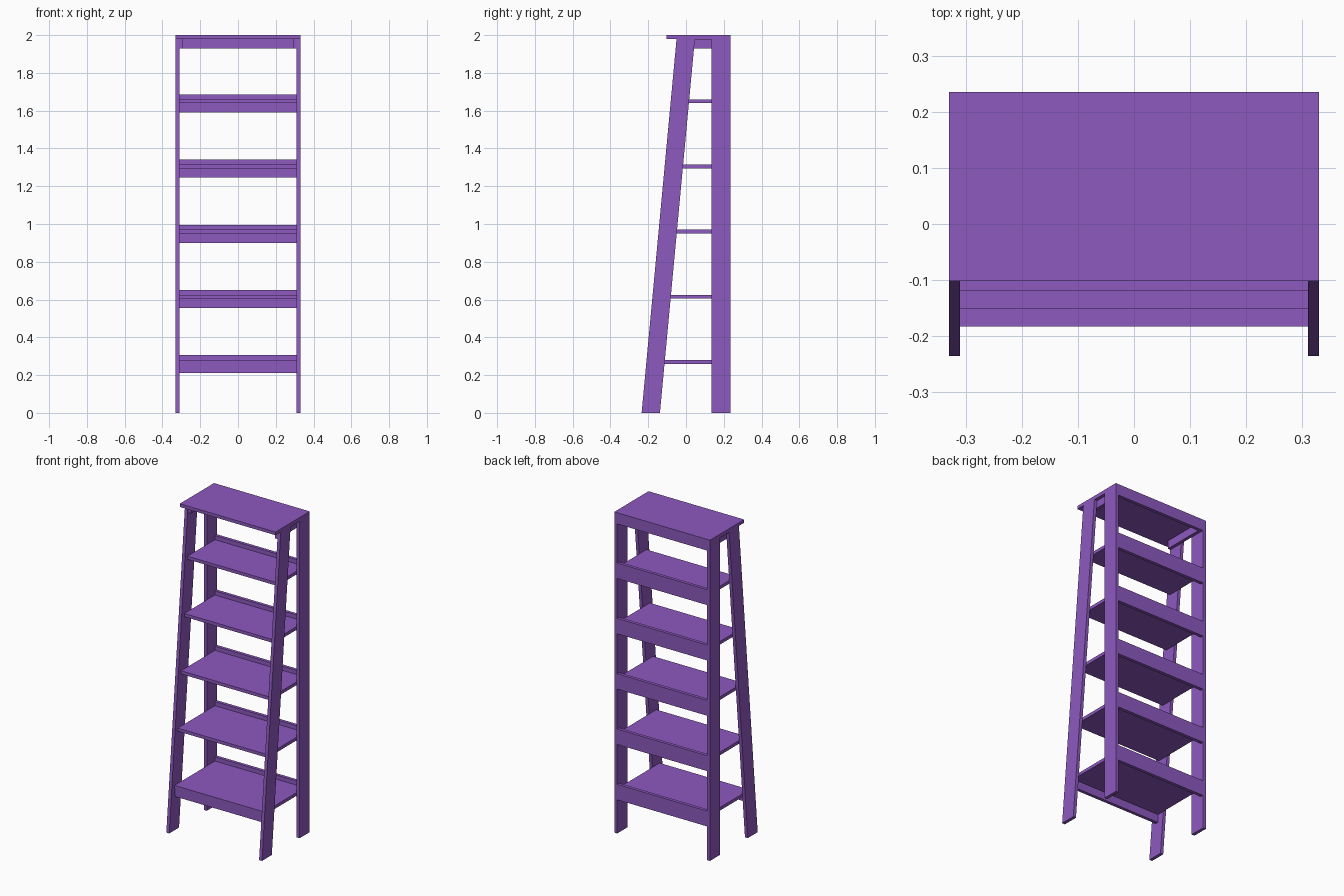
import bpy
import bmesh

cube = bpy.data.objects.get("Cube")
if cube:
    bpy.data.objects.remove(cube, do_unlink=True)

purple = bpy.data.materials.new("purple_paint")
purple.use_nodes = True
COLOUR = (0.27, 0.10, 0.52, 1)
purple.diffuse_color = COLOUR
purple.node_tree.nodes["Principled BSDF"].inputs["Base Color"].default_value = COLOUR


def board(name, x, profile):
    """Extrude a (y, z) outline from x[0] to x[1]."""
    bm = bmesh.new()
    face = bm.faces.new([bm.verts.new((x[0], y, z)) for y, z in profile])
    ext = bmesh.ops.extrude_face_region(bm, geom=[face])["geom"]
    verts = [v for v in ext if isinstance(v, bmesh.types.BMVert)]
    bmesh.ops.translate(bm, verts=verts, vec=(x[1] - x[0], 0, 0))
    bmesh.ops.recalc_face_normals(bm, faces=bm.faces)
    mesh = bpy.data.meshes.new(name)
    bm.to_mesh(mesh)
    bm.free()
    mesh.materials.append(purple)
    obj = bpy.data.objects.new(name, mesh)
    bpy.context.collection.objects.link(obj)
    return obj


def box(name, x, y, z):
    return board(name, x, [(y[0], z[0]), (y[1], z[0]), (y[1], z[1]), (y[0], z[1])])


HALF, INNER = 0.33, 0.31        # outer and inner faces of the legs
BACK, THICK = 0.235, 0.02
TOP = 2.0 - THICK               # underside of the top board
SPAN = (-INNER, INNER)
RAIL_Y = (BACK - THICK, BACK)

# Legs and the short rails under the top board
for side, s in (("left", 1), ("right", -1)):
    leg_x = (s * INNER, s * HALF)
    box(f"{side}_back_leg", leg_x, (0.135, BACK), (0, TOP))
    board(f"{side}_front_leg", leg_x,
          [(-0.235, 0), (-0.138, 0), (0.047, TOP), (-0.05, TOP)])
    box(f"{side}_top_rail", (s * (INNER - THICK), s * INNER),
        (-0.05, RAIL_Y[0]), (1.93, TOP))
    # filler closing the gap between the legs below the top
    box(f"{side}_top_filler", leg_x, (0.045, 0.135), (TOP - 0.004, TOP))

# Top board and its back rail
box("top_board", (-HALF, HALF), (-0.102, BACK), (TOP, 2.0))
box("top_back_rail", SPAN, RAIL_Y, (1.93, TOP))

# Shelves, each with a back rail, stepping back with the leaning legs
for i in range(5):
    z = 0.26 + i * 0.345
    front = -0.183 + i * 0.0322
    box(f"shelf_{i + 1}", SPAN, (front, RAIL_Y[0]), (z, z + THICK))
    box(f"shelf_back_rail_{i + 1}", SPAN, RAIL_Y, (z - 0.05, z + 0.046))

# Front rail under the lowest shelf
box("front_rail", SPAN, (-0.18, -0.16), (0.21, 0.26))
